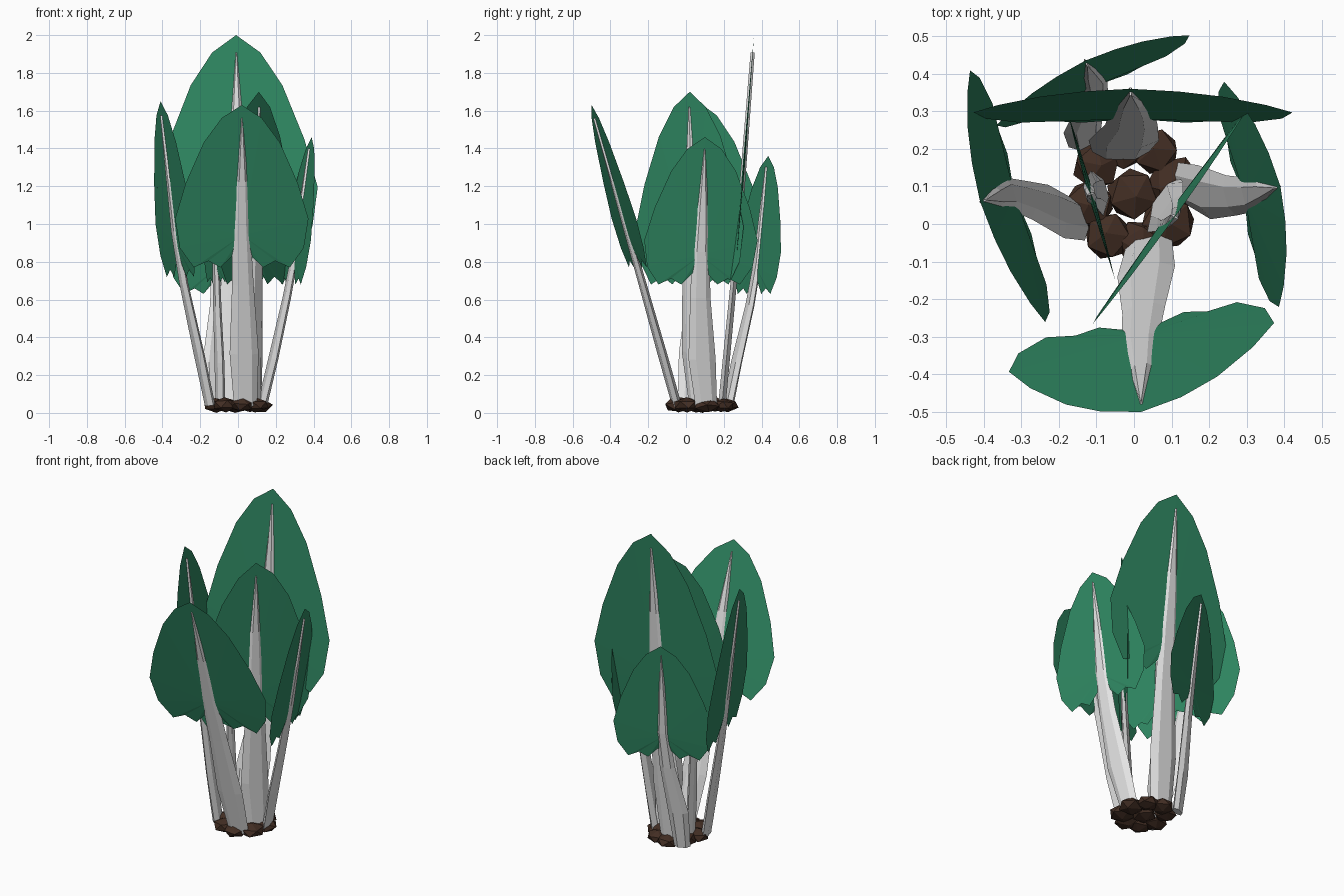
import bpy, bmesh, math, random
from mathutils import Vector, Matrix

if "Cube" in bpy.data.objects:
    bpy.data.objects.remove(bpy.data.objects["Cube"])

random.seed(4)

def material(name, rgb):
    m = bpy.data.materials.new(name)
    m.diffuse_color = (*rgb, 1)
    m.use_nodes = True
    m.node_tree.nodes["Principled BSDF"].inputs["Base Color"].default_value = m.diffuse_color
    return m

GREEN = material("leaf green", (0.029, 0.25, 0.125))
WHITE = material("stalk white", (0.78, 0.78, 0.78))
BROWN = material("soil brown", (0.055, 0.027, 0.017))

def finish(name, bm, mat):
    bmesh.ops.recalc_face_normals(bm, faces=bm.faces)
    me = bpy.data.meshes.new(name)
    bm.to_mesh(me)
    bm.free()
    me.materials.append(mat)
    ob = bpy.data.objects.new(name, me)
    bpy.context.collection.objects.link(ob)

# half outline of a leaf: across, down from the tip; mirrored for the other half
HALF = [(0.3, 0.08), (0.57, 0.23), (0.84, 0.48), (1.0, 0.70), (0.93, 0.88),
        (0.72, 1.0), (0.5, 0.96), (0.32, 1.0), (0.12, 0.92)]
OUTLINE = [(0, 0)] + HALF + [(-u, v) for u, v in reversed(HALF)]

def leaf(name, tip, down, w):
    n = w.cross(down).normalized()
    bm = bmesh.new()
    rim = [bm.verts.new(tip + w * u + down * v) for u, v in OUTLINE]
    # slightly lens-shaped blade: a fan from the rim to a raised point on each side
    for side in (-1, 1):
        hub = bm.verts.new(tip + down * 0.8 + n * side * 0.008)
        for i in range(len(rim)):
            bm.faces.new((rim[i], rim[(i + 1) % len(rim)], hub))
    finish(name, bm, GREEN)

def stalk(name, foot, tip, down, w, size):
    # runs from the foot to the notch of the leaf, then up its midrib
    foot, notch, top = Vector((*foot, 0.04)), tip + down * 0.9, tip + down * 0.08
    side = Vector((w.x, w.y, 0)).normalized()
    n = side.cross(top - foot).normalized()
    bm = bmesh.new()
    rings = []
    # height fraction and half width
    for t, a in ((0, 0.062), (0.18, 0.078), (0.42, 0.058), (0.6, 0.05), (0.78, 0.033), (1, 0.003)):
        z = foot.z + (top.z - foot.z) * t
        p, q = (foot, notch) if z < notch.z else (notch, top)
        c = p.lerp(q, (z - p.z) / (q.z - p.z)) + side * random.uniform(-0.012, 0.012) * (1 - t)
        b = 0.02 - 0.009 * t
        rings.append([bm.verts.new(c + side * a * size * x + n * b * y)
                      for x, y in ((1, 0), (0.5, 1), (-0.5, 1), (-1, 0), (-0.5, -1), (0.5, -1))])
    for r, s in zip(rings, rings[1:]):
        for i in range(6):
            j = (i + 1) % 6
            bm.faces.new((r[i], r[j], s[j], s[i]))
    bm.faces.new(rings[0])
    bm.faces.new(rings[-1])
    finish(name, bm, WHITE)

def shoot(name, tip, down, w, foot, size):
    tip, down, w = Vector(tip), Vector(down), Vector((*w, 0))
    leaf(name + "_leaf", tip, down, w)
    stalk(name + "_stalk", foot, tip, down, w, size)

# each shoot: leaf tip, leaf length vector, leaf half width, stalk foot, stalk width
shoot("back", (-0.01, 0.36, 2.0), (0.01, -0.09, -1.15), (0.425, 0), (-0.03, 0.19), 1.2)
shoot("front", (0.02, -0.5, 1.63), (0, 0.245, -0.86), (0.353, 0.065), (0.03, -0.05), 1)
shoot("left", (-0.41, 0.06, 1.65), (0.105, 0.02, -0.93), (-0.1, 0.335), (-0.15, 0.02), 0.95)
shoot("right", (0.39, 0.1, 1.46), (-0.11, -0.03, -0.78), (-0.073, 0.3), (0.13, 0.1), 0.95)
shoot("back_left", (-0.13, 0.435, 1.36), (0.03, -0.075, -0.73), (0.257, 0.12), (-0.14, 0.22), 0.75)
shoot("middle", (0.11, 0.02, 1.7), (-0.02, 0, -1.02), (0.205, 0.285), (0.085, 0.07), 1.05)
shoot("inner", (-0.115, 0.08, 1.34), (0, 0, -0.65), (-0.065, 0.23), (-0.09, 0.08), 0.8)

# soil clods at the foot of the stalks: one in the middle, a ring around it
for i in range(9):
    a = math.tau * i / 8 + 0.2
    ring = 1 if i else 0
    x, y = -0.005 + 0.115 * ring * math.cos(a), 0.08 + 0.135 * ring * math.sin(a)
    r, h = random.uniform(0.065, 0.078), random.uniform(0.036, 0.042)
    bm = bmesh.new()
    bmesh.ops.create_icosphere(bm, subdivisions=1, radius=1)
    mat = (Matrix.Translation((x, y, 0)) @ Matrix.Diagonal((r, r, h, 1))
           @ Matrix.Rotation(random.uniform(0, 6), 4, 'Z') @ Matrix.Rotation(random.uniform(0, 0.6), 4, 'X'))
    bmesh.ops.transform(bm, matrix=mat, verts=bm.verts)
    low = min(v.co.z for v in bm.verts)
    lift = random.uniform(0, 0.008) * ring - low
    bmesh.ops.translate(bm, vec=(0, 0, lift), verts=bm.verts)
    finish("soil_clod_%d" % i, bm, BROWN)
